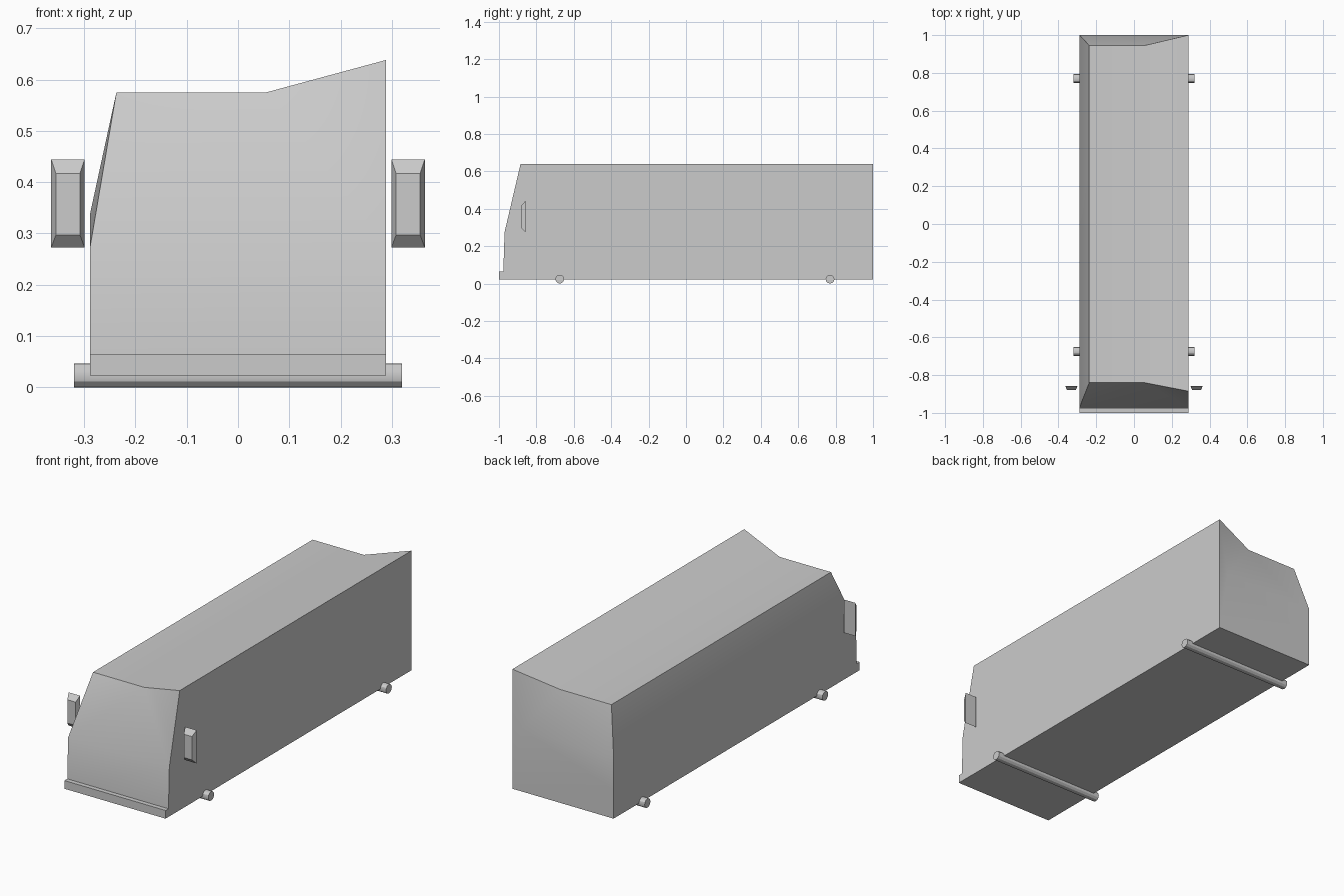
import bpy, bmesh, math

if "Cube" in bpy.data.objects:
    bpy.data.objects.remove(bpy.data.objects["Cube"])


def make(name, verts, faces, smooth=False):
    """Mesh object from a short point and face list, with consistent normals."""
    me = bpy.data.meshes.new(name)
    bm = bmesh.new()
    vs = [bm.verts.new(v) for v in verts]
    for f in faces:
        bm.faces.new([vs[i] for i in f])
    bmesh.ops.recalc_face_normals(bm, faces=bm.faces)
    bm.to_mesh(me)
    bm.free()
    ob = bpy.data.objects.new(name, me)
    bpy.context.collection.objects.link(ob)
    if smooth:
        shade(ob)
    return ob


def shade(ob):
    bpy.ops.object.select_all(action='DESELECT')
    ob.select_set(True)
    bpy.context.view_layer.objects.active = ob
    bpy.ops.object.shade_smooth_by_angle(angle=math.radians(30))


def frustum(name, front, back, y0, y1):
    """Tapered box; front and back are (x0, x1, z0, z1) rectangles."""
    verts = []
    for (x0, x1, z0, z1), y in ((front, y0), (back, y1)):
        verts += [(x0, y, z0), (x1, y, z0), (x1, y, z1), (x0, y, z1)]
    sides = [(i, (i + 1) % 4, (i + 1) % 4 + 4, i + 4) for i in range(4)]
    return make(name, verts, [(0, 1, 2, 3), (4, 5, 6, 7)] + sides)


# Body shell: raked windscreen, rising right roof edge, sloped upper left side
W, B, S, T = 0.288, 0.023, 0.237, 0.575
body = [
    (-W, -0.978, B), (W, -0.978, B),                              # 0-1 nose bottom
    (-W, -0.97, 0.275), (W, -0.97, 0.275),                        # 2-3 screen base
    (-S, -0.84, T), (0.055, -0.84, T), (W, -0.885, 0.638),        # 4-6 roof front
    (-W, -0.88, 0.34),                                            # 7 left waist front
    (-W, 1, B), (W, 1, B),                                        # 8-9 tail bottom
    (-W, 1, 0.34), (-S, 1, 0.335), (S, 1, 0.345),                 # 10-12 tail waist
    (-S, 0.945, T), (0.055, 0.945, T), (W, 1, 0.638),             # 13-15 roof rear
    (-W, 1, 0.17),                                                # 16 tail corner
]
faces = [
    (0, 1, 3, 2), (2, 3, 5, 4), (3, 6, 5),                        # front
    (4, 5, 14, 13), (5, 6, 15, 14),                               # roof
    (1, 9, 15, 6, 3),                                             # right side
    (0, 2, 7, 10, 16, 8), (2, 4, 7), (7, 4, 13, 10),              # left side
    (8, 16, 11, 12, 9), (16, 10, 11), (10, 13, 11),               # tail, left corner
    (11, 13, 14, 12), (12, 14, 15), (9, 12, 15),                  # tail, upper panel
    (0, 8, 9, 1),                                                 # floor
]
make("van_body", body, faces, smooth=True)

# Front bumper strip
rect = (-W, W, B, 0.065)
frustum("front_bumper", rect, rect, -1.0, -0.96)

# Wing mirrors, tapered toward the front
for side, name in ((-1, "left_mirror"), (1, "right_mirror")):
    inner = sorted((side * 0.308, side * 0.355))
    outer = sorted((side * 0.299, side * 0.364))
    frustum(name, (*inner, 0.297, 0.417), (*outer, 0.273, 0.444), -0.88, -0.857)

# Axles
for y, name in ((-0.675, "front_axle"), (0.77, "rear_axle")):
    bpy.ops.mesh.primitive_cylinder_add(vertices=12, radius=0.0235, depth=0.64,
                                        location=(0, y, 0.0235),
                                        rotation=(0, math.pi / 2, 0))
    axle = bpy.context.object
    axle.name = name
    shade(axle)
